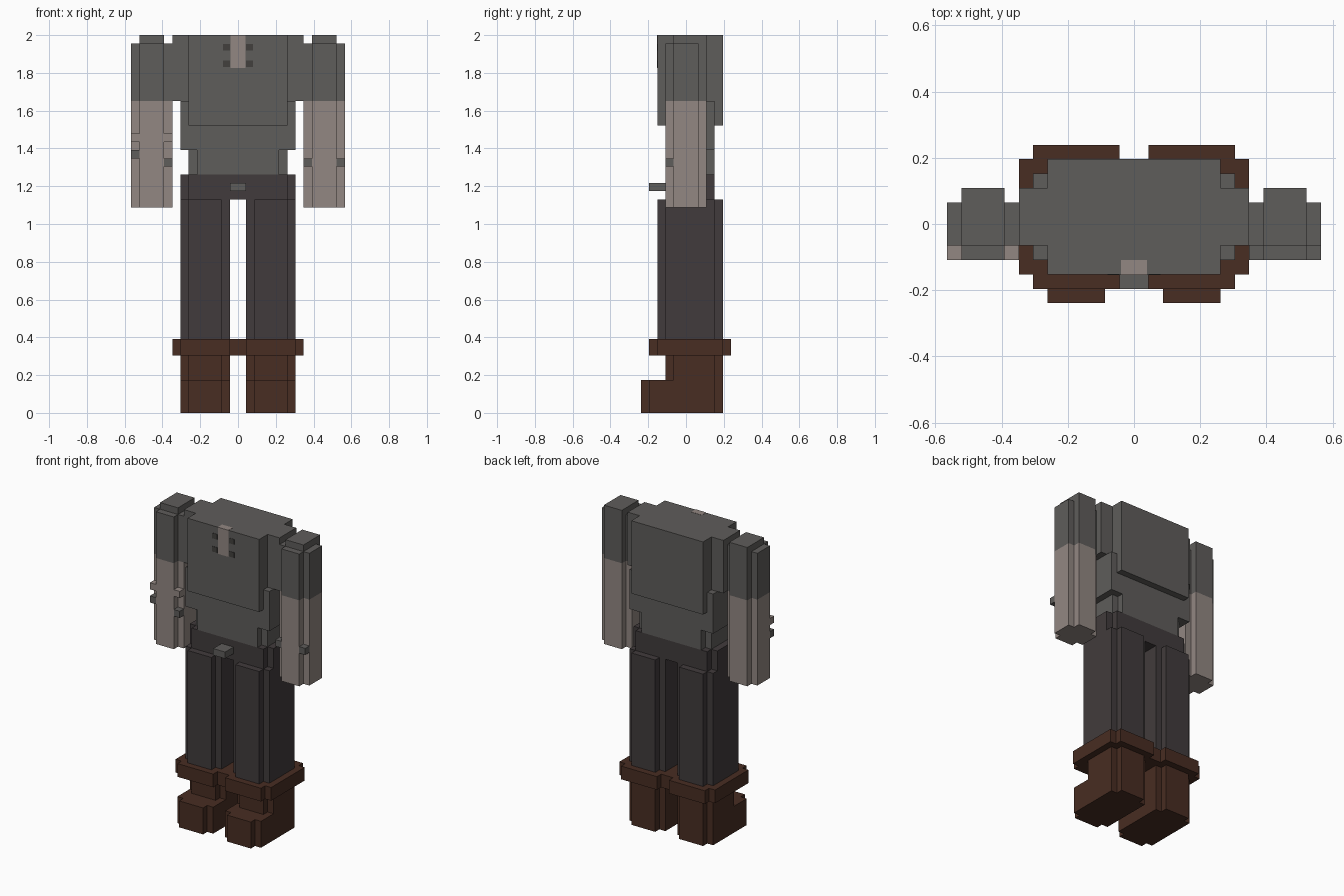
import bpy
import bmesh

U = 2 / 46  # one block; all sizes below are in blocks

cube = bpy.data.objects.get("Cube")
if cube:
    bpy.data.objects.remove(cube, do_unlink=True)


def material(name, rgb):
    m = bpy.data.materials.new(name)
    m.use_nodes = True
    color = (*rgb, 1)
    m.diffuse_color = color
    m.node_tree.nodes["Principled BSDF"].inputs["Base Color"].default_value = color
    return m


SHIRT = material("grey shirt", (.114, .109, .104))
SKIN = material("skin", (.288, .242, .223))
PANTS = material("dark trousers", (.053, .044, .045))
BOOT = material("brown leather", (.065, .026, .016))
DOT = material("dark lacing", (.054, .051, .048))


def block(name, xs, ys, zs, mat, notch=0):
    """Upright prism whose four corners are cut back by square notches."""
    (x0, x1), (y0, y1), n = xs, ys, notch
    if n:
        outline = [(x0 + n, y0), (x1 - n, y0), (x1 - n, y0 + n), (x1, y0 + n),
                   (x1, y1 - n), (x1 - n, y1 - n), (x1 - n, y1), (x0 + n, y1),
                   (x0 + n, y1 - n), (x0, y1 - n), (x0, y0 + n), (x0 + n, y0 + n)]
    else:
        outline = [(x0, y0), (x1, y0), (x1, y1), (x0, y1)]
    bm = bmesh.new()
    base = bm.faces.new([bm.verts.new((x * U, y * U, zs[0] * U)) for x, y in outline])
    top = bmesh.ops.extrude_face_region(bm, geom=[base])["geom"]
    verts = [v for v in top if isinstance(v, bmesh.types.BMVert)]
    bmesh.ops.translate(bm, verts=verts, vec=(0, 0, (zs[1] - zs[0]) * U))
    bmesh.ops.recalc_face_normals(bm, faces=bm.faces)
    mesh = bpy.data.meshes.new(name)
    bm.to_mesh(mesh)
    bm.free()
    mesh.materials.append(mat)
    ob = bpy.data.objects.new(name, mesh)
    bpy.context.collection.objects.link(ob)
    return ob


def span(side, a, b):
    return tuple(sorted((side * a, side * b)))


# Torso, from shoulders down to the hips
block("chest", (-8, 8), (-3.5, 4.5), (38, 46), SHIRT, 2)
block("ribs", (-7, 7), (-3.5, 4.5), (35, 38), SHIRT, 1)
block("belly", (-7, 7), (-2.5, 3.5), (32, 35), SHIRT)
block("waist", (-6, 6), (-2.5, 3.5), (29, 32), SHIRT, 1)
block("hips", (-7, 7), (-2.5, 3.5), (26, 29), PANTS, 1)
block("belt_buckle", (-1, 1), (-4.5, -2.5), (27, 28), SHIRT)

# Open collar, wrapping over the top edge, with lace holes
block("collar_opening", (-.9, .9), (-3.55, -2.5), (42, 46.03), SKIN)

for side, label in ((1, "left"), (-1, "right")):
    # Legs and boots
    block(label + "_leg", span(side, 1, 7), (-3.5, 4.5), (9, 26), PANTS, 1)
    block(label + "_boot_cuff", span(side, 0, 8), (-4.5, 5.5), (7, 9), BOOT, 1)
    block(label + "_boot_shaft", span(side, 1, 7), (-2.5, 4.5), (4, 7), BOOT, 1)
    block(label + "_boot_foot", span(side, 1, 7), (-5.5, 4.5), (0, 4), BOOT, 1)

    # Arms
    block(label + "_sleeve", span(side, 8, 13), (-2.5, 2.5), (38, 45), SHIRT, 1)
    block(label + "_shoulder_cap", span(side, 9, 12), (-1.5, 2.5), (45, 46), SHIRT)
    block(label + "_forearm", span(side, 8, 13), (-2.5, 2.5), (25, 38), SKIN, 1)

    for z in (42, 44):
        block(label + "_lace_hole", span(side, 1, 1.85), (-3.55, -3.4),
              (z + .1, z + .9), DOT)

# Small wrist studs in the front corners of the forearms
for x in (8, 12):
    block("left_wrist_stud", (x, x + 1), (-2.5, -1.5), (30, 31), SHIRT)
    low = 30 if x == 8 else 31
    block("right_wrist_stud", (-x - 1, -x), (-2.5, -1.5), (low, low + 1), SHIRT)
    block("right_wrist_band", (-x - 1, -x), (-2.5, -1.5), (33, 34), SKIN)
